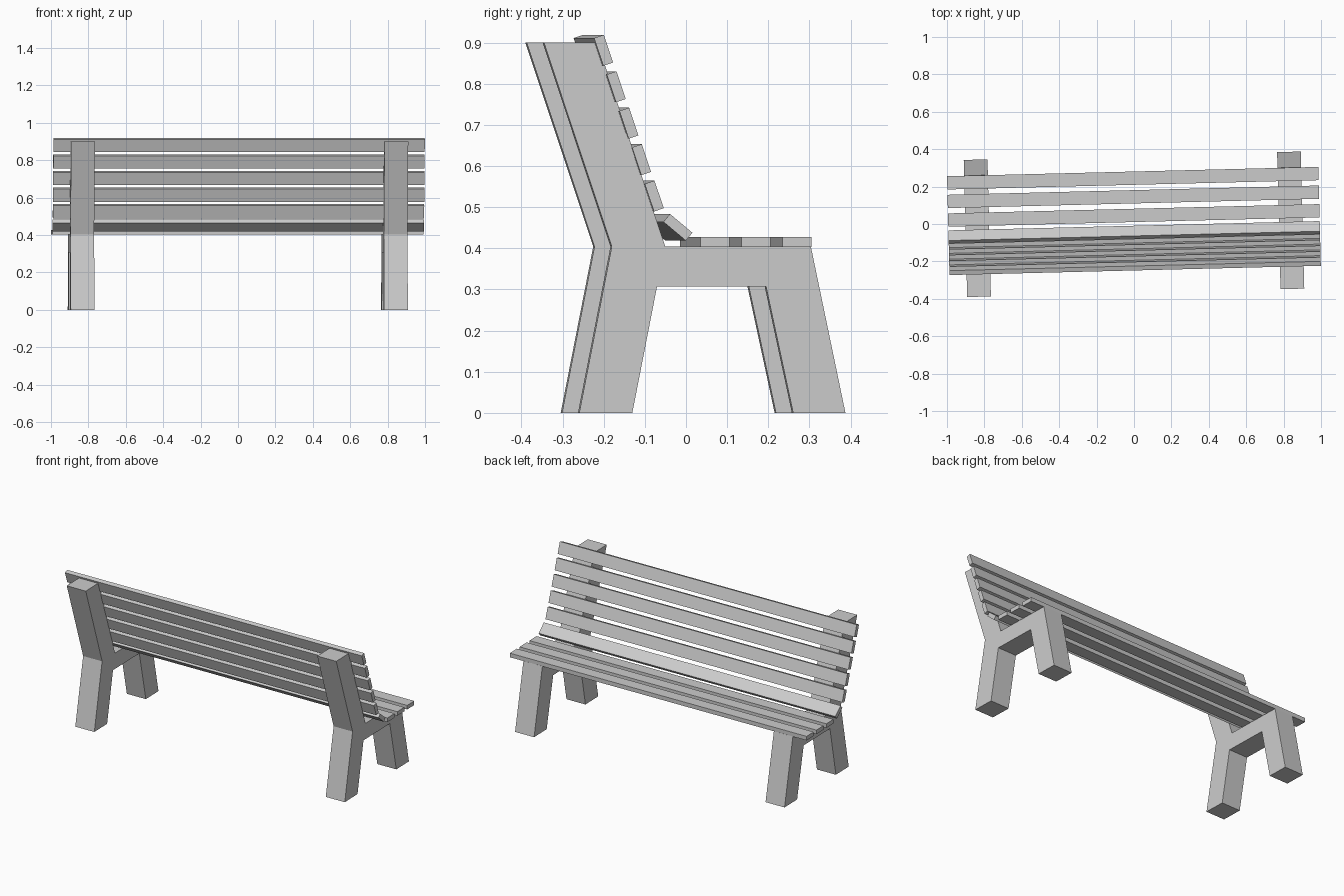
import bpy, bmesh
from math import radians
from mathutils import Matrix

if "Cube" in bpy.data.objects:
    bpy.data.objects.remove(bpy.data.objects["Cube"])

TURN = Matrix.Rotation(0.025, 4, 'Z')   # whole bench is turned slightly
LENGTH, WIDTH, THICK = 1.986, 0.071, 0.025


def finish(bm, name):
    bmesh.ops.recalc_face_normals(bm, faces=bm.faces)
    bm.transform(TURN)
    mesh = bpy.data.meshes.new(name)
    bm.to_mesh(mesh)
    bm.free()
    bpy.context.collection.objects.link(bpy.data.objects.new(name, mesh))


def slat(name, y, z, tilt):
    """Plank along x; tilt 0 is upright, 90 lies flat."""
    bm = bmesh.new()
    bmesh.ops.create_cube(bm, size=1)
    bm.transform(Matrix.Translation((0, y, z))
                 @ Matrix.Rotation(radians(tilt), 4, 'X')
                 @ Matrix.Diagonal((LENGTH, THICK, WIDTH, 1)))
    finish(bm, name)


def side_frame(name, x, width=0.127):
    """Legs, seat support and back post extruded from one side profile."""
    profile = [(-0.282, 0), (-0.153, 0), (-0.093, 0.307), (0.172, 0.307),
               (0.238, 0), (0.365, 0), (0.281, 0.404), (-0.073, 0.404),
               (-0.238, 0.9), (-0.368, 0.9), (-0.203, 0.404)]
    bm = bmesh.new()
    face = bm.faces.new([bm.verts.new((x - width / 2, y, z)) for y, z in profile])
    ext = bmesh.ops.extrude_face_region(bm, geom=[face], use_keep_orig=True)
    verts = [v for v in ext['geom'] if isinstance(v, bmesh.types.BMVert)]
    bmesh.ops.translate(bm, verts=verts, vec=(width, 0, 0))
    finish(bm, name)


# Side frames
side_frame("left_frame", -0.838)
side_frame("right_frame", 0.838)

# Seat planks
for i in range(3):
    slat(f"seat_slat_{i + 1}", 0.046 + 0.0995 * i, 0.4155, 90)

# Curved transition plank between seat and back
slat("corner_slat", -0.0445, 0.451, 50)

# Backrest planks
for i in range(5):
    slat(f"back_slat_{i + 1}", -0.102 - 0.0308 * i, 0.527 + 0.0885 * i, 18.5)
